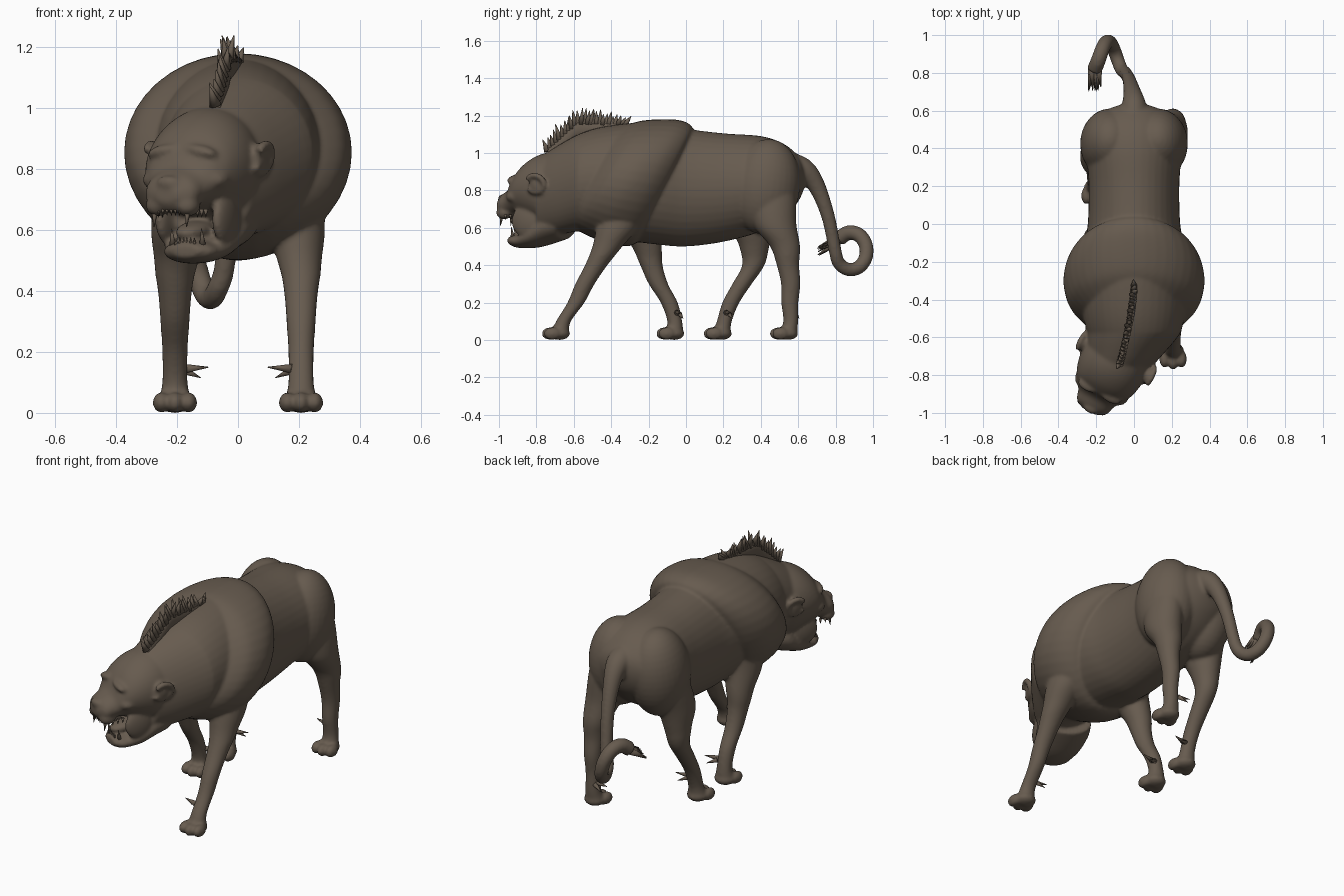
import bpy, bmesh, math, random
from mathutils import Vector, Matrix

if "Cube" in bpy.data.objects:
    bpy.data.objects.remove(bpy.data.objects["Cube"])

random.seed(4)
hide = bpy.data.materials.new("brown_hide")
hide.diffuse_color = (0.135, 0.105, 0.078, 1)
hide.use_nodes = True
hide.node_tree.nodes["Principled BSDF"].inputs["Base Color"].default_value = hide.diffuse_color
CIRC = [(math.cos(k * math.tau / 40), math.sin(k * math.tau / 40)) for k in range(40)]


def spline(rows, n=6):
    """Catmull-Rom through rows of numbers."""
    out = []
    for i in range(len(rows) - 1):
        p = [rows[max(0, min(len(rows) - 1, i + k))] for k in (-1, 0, 1, 2)]
        for s in range(n):
            t = s / n
            out.append([b + (c - a) * t / 2 + (a - 2.5 * b + 2 * c - d / 2) * t * t
                        + (3 * b - a - 3 * c + d) * t ** 3 / 2 for a, b, c, d in zip(*p)])
    return out + [list(rows[-1])]


def skin(bm, rings):
    vs = [[bm.verts.new(p) for p in r] for r in rings]
    n = len(vs[0])
    for a, b in zip(vs, vs[1:]):
        for i in range(n):
            bm.faces.new((a[i], a[(i + 1) % n], b[(i + 1) % n], b[i]))
    bm.faces.new(vs[0][::-1])
    bm.faces.new(vs[-1])


def loft_y(bm, rows, x=lambda y: 0, shear=0):
    """Rows: y, z low, z high, half width."""
    skin(bm, [[(x(y) + w * c, y + shear * (hi - lo) / 2 * s, (lo + hi) / 2 + (hi - lo) / 2 * s)
               for c, s in CIRC] for y, lo, hi, w in spline(rows)])


def loft_z(bm, rows, x):
    """Rows: z, y, half depth, half width."""
    skin(bm, [[(x(z) + w * c, y + d * s, z) for c, s in CIRC] for z, y, d, w in spline(rows)])


def tube(bm, rows):
    """Rows: x, y, z, radius."""
    pts = spline(rows)
    rings = []
    for i, p in enumerate(pts):
        t = (Vector(pts[min(i + 1, len(pts) - 1)][:3]) - Vector(pts[max(i - 1, 0)][:3])).normalized()
        u = (Vector((1, 0, 0)) - t * t.x).normalized()
        v = t.cross(u)
        rings.append([Vector(p[:3]) + (u * c + v * s) * p[3] for c, s in CIRC])
    skin(bm, rings)


def ball(bm, c, r, tilt=0, axis='X'):
    m = Matrix.Translation(c) @ Matrix.Rotation(math.radians(tilt), 4, axis) @ Matrix.Diagonal((*r, 1))
    bmesh.ops.create_uvsphere(bm, u_segments=32, v_segments=20, radius=1, matrix=m)


def spike(bm, base, move, r):
    d = Vector(move)
    m = Matrix.Translation(Vector(base) + d / 2) @ d.to_track_quat('Z', 'Y').to_matrix().to_4x4()
    bmesh.ops.create_cone(bm, cap_ends=True, segments=8, radius1=r, radius2=r * 0.08,
                          depth=d.length, matrix=m)


def finish(bm, name):
    bmesh.ops.recalc_face_normals(bm, faces=bm.faces)
    me = bpy.data.meshes.new(name)
    bm.to_mesh(me)
    me.materials.append(hide)
    me.polygons.foreach_set("use_smooth", [True] * len(me.polygons))
    ob = bpy.data.objects.new(name, me)
    bpy.context.collection.objects.link(ob)
    return ob


body, claws = bmesh.new(), bmesh.new()

# torso and neck, the neck bending sideways
def neck_x(y):
    return -.1 * max(0, (-.58 - y) / .22)


loft_y(body, [(-.80, .56, .96, .15), (-.70, .56, 1.03, .20), (-.55, .58, 1.11, .255),
              (-.38, .54, 1.15, .28), (-.15, .51, 1.165, .27), (0, .50, 1.13, .245),
              (.20, .525, 1.105, .24), (.40, .58, 1.09, .25), (.52, .65, 1.05, .225),
              (.60, .74, .985, .15), (.635, .82, .93, .06)], neck_x)

# broad slanting shoulder mass with a crease behind it
loft_y(body, [(-.52, .62, 1.11, .22), (-.465, .60, 1.14, .30), (-.40, .57, 1.17, .352),
              (-.30, .53, 1.18, .374), (-.20, .505, 1.175, .352), (-.13, .505, 1.145, .298),
              (-.105, .54, 1.10, .24)], shear=.5)

# haunches
for s in (-1, 1):
    ball(body, (s * .125, .425, .82), (.16, .185, .255), -8)

# legs share one taper and differ in their centre line
heights = (.90, .80, .62, .50, .40, .30, .20, .10, .03)
depths = (.06, .12, .115, .08, .06, .052, .046, .04, .048)
widths = (.05, .09, .095, .073, .056, .048, .042, .042, .055)
stances = {1: [(-.30, -.31, -.36, -.42, -.48, -.54, -.588, -.655, -.675),
               (.45, .46, .475, .53, .545, .56, .555, .56, .545)],
           -1: [(-.28, -.28, -.26, -.21, -.185, -.148, -.09, -.06, -.063),
                (.43, .42, .36, .365, .36, .30, .24, .205, .19)]}
for s, pair in stances.items():
    for ys in pair:
        x, y = s * .207, ys[-1]
        loft_z(body, list(zip(heights, ys, depths, widths)),
               lambda z: s * (.207 - .10 * max(0, z - .45)))
        # paw with toes
        ball(body, (x, y, .034), (.058, .055, .034))
        for k in (-1, 0, 1):
            ball(body, (x + k * .045, y - .052 + .012 * abs(k), .034), (.028, .046, .034))
        # dew claws on the inner side
        spike(claws, (x - s * .03, ys[-2] + .01, .145), (-s * .08, .02, .005), .016)
        spike(claws, (x - s * .03, ys[-2] + .025, .14), (-s * .055, .02, -.025), .014)

# curled tail: drop, then a round coil
tail = [(0, .54, .93, .08), (0, .63, .905, .064), (-.01, .70, .82, .046), (-.025, .76, .66, .036)]
for k in range(9):
    a = math.radians(180 + 40 * k)
    tail.append((-.045 - .0205 * k, .882 + .084 * math.cos(a), .475 + .1 * math.sin(a), .034 + .0008 * k))
tube(body, tail)
tuft = bmesh.new()
for i in range(14):
    j = [random.uniform(-.022, .022) for _ in range(3)]
    spike(tuft, (-.208 + j[0], .825, .547 + j[1] * .8), (j[1], -.11 + j[2], -.065 + j[0]), .02)

# head, built facing -y and then turned
turn = Matrix.Translation((-.095, -.715, 0)) @ Matrix.Rotation(math.radians(-27), 4, 'Z')
head, teeth = bmesh.new(), bmesh.new()
loft_y(head, [(.10, .60, 1.0, .16), (0, .60, 1.005, .182), (-.08, .63, .985, .178),
              (-.15, .655, .94, .158), (-.20, .665, .88, .128), (-.235, .66, .815, .105),
              (-.285, .66, .78, .088), (-.312, .69, .74, .04)])
# lower jaw, tongue, nose
loft_y(head, [(.08, .54, .70, .14), (0, .515, .69, .145), (-.08, .495, .62, .13),
              (-.15, .49, .575, .105), (-.20, .495, .565, .088), (-.232, .51, .555, .05)],
       lambda y: max(0, -y) * .12)
ball(head, (.015, -.13, .60), (.055, .095, .03), 8)
ball(head, (0, -.295, .755), (.042, .025, .024))
for s in (-1, 1):
    # brow, cheek, lip, stretched mouth corner
    ball(head, (s * .07, -.195, .86), (.058, .028, .02), s * 12, 'Y')
    ball(head, (s * .10, -.165, .765), (.055, .055, .035))
    ball(head, (s * .055, -.26, .68), (.04, .045, .035))
    ball(head, (s * .105 + .01, -.10, .635), (.03, .085, .085), -15)
    # cupped ear: disc and raised rim
    ball(head, (s * .185, 0, .835), (.025, .045, .052))
    tube(head, [(s * (.20 + .012 * math.sin(a)), .052 * math.cos(a), .835 + .045 * math.sin(a), .015)
                for a in [math.radians(30 * k - 150) for k in range(11)]])
    # fangs and small teeth
    spike(teeth, (s * .06, -.272, .675), (0, -.008, -.065), .014)
    spike(teeth, (.022 + s * .055, -.198, .55), (0, -.008, .055), .012)
    for k in range(3):
        spike(teeth, (s * .08, -.24 + k * .03, .67), (0, 0, -.028), .009)
        spike(teeth, (s * (.008 + k * .015), -.288, .672), (0, 0, -.025), .007)
        spike(teeth, (.022 + s * (.006 + k * .014), -.215, .55), (0, 0, .025), .007)
for b in (head, teeth):
    b.transform(turn)
part = bpy.data.meshes.new("head_part")
head.to_mesh(part)
body.from_mesh(part)
bpy.data.meshes.remove(part)

# fuse body parts into one smooth skin
skin_ob = finish(body, "body")
fuse = skin_ob.modifiers.new("fuse", 'REMESH')
fuse.mode, fuse.voxel_size, fuse.use_smooth_shade = 'VOXEL', 0.009, True
soften = skin_ob.modifiers.new("soften", 'SMOOTH')
soften.factor, soften.iterations = 0.5, 7

# bristly mane along the neck
mane = bmesh.new()


def crest(t):
    return -.075 * (1 - t) ** 1.5, -.74 + .41 * t, 1.02 + .15 * min(1, t * 2.6) - .012 * t


loft_y(mane, [(y, z - .08, z + .012, .018) for x, y, z in [crest(k / 8) for k in range(9)]],
       lambda y: -.075 * max(0, min(1, (-.33 - y) / .41)) ** 1.5)
for i in range(26):
    t = i / 25
    x, y, z = crest(t)
    h = .05 + .03 * math.sin(math.pi * min(1, t + .1)) + random.uniform(-.012, .012)
    lean = -.025 + .05 * t + random.uniform(-.012, .012)
    spike(mane, (x, y, z - .01), (random.uniform(-.025, .02), lean, h), .02)

finish(mane, "mane")
finish(teeth, "teeth")
finish(claws, "claws")
finish(tuft, "tail_tuft")
